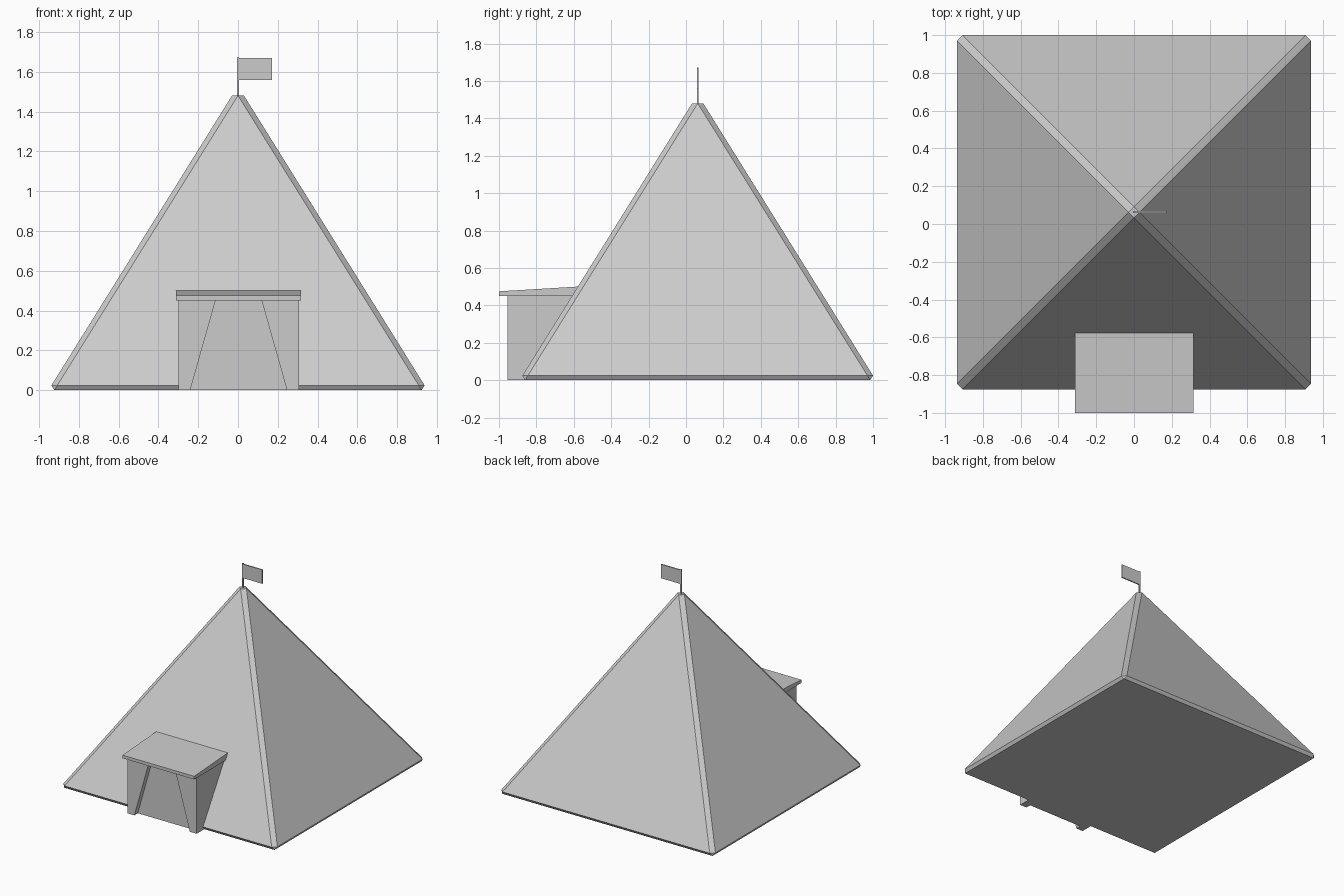
import bpy
import bmesh

if "Cube" in bpy.data.objects:
    bpy.data.objects.remove(bpy.data.objects["Cube"])

CY = 0.0625  # centre of the tent in y


def finish(bm, name):
    bmesh.ops.recalc_face_normals(bm, faces=bm.faces)
    mesh = bpy.data.meshes.new(name)
    bm.to_mesh(mesh)
    bm.free()
    obj = bpy.data.objects.new(name, mesh)
    bpy.context.collection.objects.link(obj)
    return obj


def prism(name, profile, axis, a, b):
    """Extrude a 2D profile along x (profile is y,z) or y (profile is x,z)."""
    bm = bmesh.new()
    place = (lambda u, v, t: (t, u, v)) if axis == 'x' else (lambda u, v, t: (u, t, v))
    face = bm.faces.new([bm.verts.new(place(u, v, a)) for u, v in profile])
    ext = bmesh.ops.extrude_face_region(bm, geom=[face])
    moved = [g for g in ext['geom'] if isinstance(g, bmesh.types.BMVert)]
    bmesh.ops.translate(bm, verts=moved, vec=place(0, 0, b - a))
    return finish(bm, name)


def rect(u0, u1, v0, v1):
    return [(u0, v0), (u1, v0), (u1, v1), (u0, v1)]


# Tent body: pyramid with chamfered ridges, base edges and tip
bm = bmesh.new()
tip, outer, inner = 0.03, 0.9375, 0.908
for s in (-1, 1):
    bm.verts.new((s * tip, CY, 1.48))
    bm.verts.new((0, CY + s * tip, 1.48))
    for t in (-1, 1):
        bm.verts.new((s * outer, CY + t * inner, 0.024))
        bm.verts.new((s * inner, CY + t * outer, 0.024))
        bm.verts.new((s * 0.922, CY + t * 0.922, 0))
bmesh.ops.convex_hull(bm, input=bm.verts)
bmesh.ops.dissolve_limit(bm, angle_limit=0.01, verts=bm.verts, edges=bm.edges)
finish(bm, "tent_body")

# Porch side walls with slanted inner edges
for side, label in ((-1, "left"), (1, "right")):
    profile = [(side * x + 0.003, z) for x, z in
               ((0.303, 0), (0.243, 0), (0.113, 0.46), (0.303, 0.46))]
    prism("porch_wall_" + label, profile, 'y', -0.955, -0.46)

# Door panel set back between the walls
prism("door_panel", rect(-0.27, 0.27, 0, 0.46), 'y', -0.912, -0.5)

# Porch roof, sloping up towards the tent
prism("porch_roof", [(-1.0, 0.45), (-0.5, 0.45), (-0.5, 0.505), (-1.0, 0.475)],
      'x', -0.312, 0.316)

# Flag pole and flag
prism("flag_pole", rect(-0.006, 0.004, 1.45, 1.672), 'y', CY - 0.005, CY + 0.005)
prism("flag", rect(0.0, 0.172, 1.558, 1.668), 'y', CY - 0.005, CY + 0.005)
